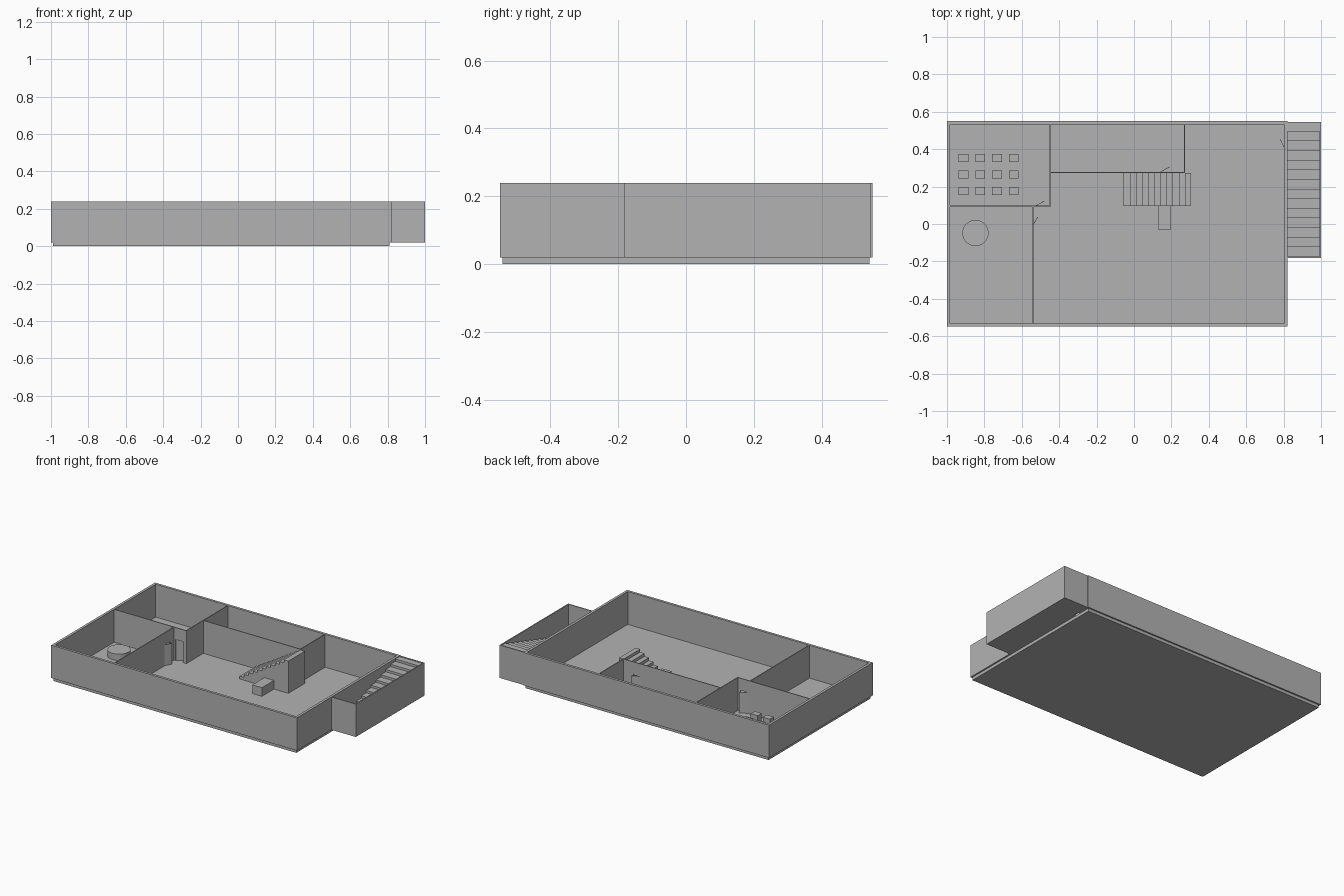
import bpy
import bmesh
from mathutils import Vector

cube = bpy.data.objects.get("Cube")
if cube:
    bpy.data.objects.remove(cube, do_unlink=True)

FLOOR, TOP = 0.02, 0.24
THIN = 0.006          # partition thickness
DOOR_TOP = 0.16       # head height of the doorways

grey = bpy.data.materials.new("plain grey")
grey.use_nodes = True
grey.diffuse_color = (0.45, 0.45, 0.45, 1)
grey.node_tree.nodes["Principled BSDF"].inputs["Base Color"].default_value = grey.diffuse_color


def finish(name, bm):
    bmesh.ops.recalc_face_normals(bm, faces=bm.faces)
    mesh = bpy.data.meshes.new(name)
    bm.to_mesh(mesh)
    bm.free()
    mesh.materials.append(grey)
    obj = bpy.data.objects.new(name, mesh)
    bpy.context.collection.objects.link(obj)
    return obj


def add_box(bm, x0, x1, y0, y1, z0, z1):
    made = bmesh.ops.create_cube(bm, size=1)["verts"]
    for v in made:
        v.co = Vector((x1 if v.co.x > 0 else x0,
                       y1 if v.co.y > 0 else y0,
                       z1 if v.co.z > 0 else z0))


def box(name, *limits):
    bm = bmesh.new()
    add_box(bm, *limits)
    return finish(name, bm)


def prism(name, points, offset):
    """Close a polygon and extrude it by the offset."""
    bm = bmesh.new()
    face = bm.faces.new([bm.verts.new(p) for p in points])
    moved = bmesh.ops.extrude_face_region(bm, geom=[face])["geom"]
    bmesh.ops.translate(bm, vec=offset,
                        verts=[v for v in moved if isinstance(v, bmesh.types.BMVert)])
    return finish(name, bm)


def wall(name, axis, at, start, end, door=None, thick=THIN):
    """Straight wall along an axis, with an optional doorway (from, to)."""
    parts = [(start, end, FLOOR)]
    if door:
        parts = [(start, door[0], FLOOR), (door[0], door[1], DOOR_TOP), (door[1], end, FLOOR)]
    bm = bmesh.new()
    for a, b, z in parts:
        across = (at - thick / 2, at + thick / 2)
        spans = (a, b, *across) if axis == "x" else (*across, a, b)
        add_box(bm, *spans, z, TOP)
    bmesh.ops.remove_doubles(bm, verts=bm.verts, dist=0.00001)
    return finish(name, bm)


def door_leaf(name, hinge, tip):
    (hx, hy), (tx, ty) = hinge, tip
    side = Vector((hy - ty, tx - hx, 0)).normalized() * 0.003
    points = [(hx, hy, FLOOR), (tx, ty, FLOOR), (tx, ty, DOOR_TOP), (hx, hy, DOOR_TOP)]
    return prism(name, points, side)


def stairs(name, axis, start, tread, count, top, end, low, high):
    """Solid stair rising along an axis; low and high bound its width."""
    rise = (top - FLOOR) / count
    profile = [(start, FLOOR)]
    for i in range(count):
        z = FLOOR + rise * (i + 1)
        profile += [(start + tread * i, z),
                    (end if i == count - 1 else start + tread * (i + 1), z)]
    profile.append((end, FLOOR))
    if axis == "x":
        return prism(name, [(u, low, z) for u, z in profile], Vector((0, high - low, 0)))
    return prism(name, [(low, u, z) for u, z in profile], Vector((high - low, 0, 0)))


# Floor slab and floor
box("base_slab", -0.99, 0.81, -0.54, 0.54, 0, 0.018)
box("floor", -0.99, 0.81, -0.54, 0.54, 0.018, FLOOR)

# Outer walls
wall("front_wall", "x", -0.5395, -1, 0.82, thick=0.017)
wall("back_wall", "x", 0.5415, -1, 0.82, thick=0.017)
wall("right_wall", "y", -0.9915, -0.531, 0.533, thick=0.017)
wall("left_wall", "y", 0.8115, -0.531, 0.533, (0.41, 0.46), thick=0.017)

# Partitions
wall("classroom_front_partition", "x", 0.095, -0.983, -0.45, (-0.527, -0.472))
wall("classroom_side_partition", "y", -0.45, 0.092, 0.533)
wall("lounge_side_partition", "y", -0.54, -0.531, 0.092, (-0.01, 0.045))
wall("back_room_front_partition", "x", 0.275, -0.447, 0.273, (0.14, 0.195))
wall("back_room_side_partition", "y", 0.27, 0.278, 0.533)

# Open door leaves
door_leaf("classroom_door", (-0.527, 0.095), (-0.478, 0.121))
door_leaf("lounge_door", (-0.54, -0.01), (-0.514, 0.036))
door_leaf("back_room_door", (0.14, 0.275), (0.19, 0.304))
door_leaf("stairwell_door", (0.803, 0.412), (0.784, 0.452))

# Inner stair with a counter against it
stairs("inner_stair", "x", -0.055, 0.0327, 11, 0.236, 0.305, 0.097, 0.272)
box("counter", 0.127, 0.198, -0.03, 0.097, FLOOR, 0.078)

# Side stairwell
stairs("outer_stair", "y", -0.175, 0.0515, 14, 0.236, 0.537, 0.82, 0.992)
box("stairwell_side_wall", 0.992, 1, -0.182, 0.545, FLOOR, TOP)
box("stairwell_front_wall", 0.82, 0.992, -0.182, -0.175, FLOOR, TOP)
box("stairwell_back_wall", 0.82, 0.992, 0.537, 0.545, FLOOR, TOP)

# Rows of desks
for row in range(3):
    for col in range(4):
        x, y = -0.912 + 0.0895 * col, 0.176 + 0.0885 * row
        box(f"desk_{row + 1}_{col + 1}", x - 0.026, x + 0.026, y - 0.021, y + 0.021, FLOOR, 0.08)

# Round table
bm = bmesh.new()
bmesh.ops.create_cone(bm, cap_ends=True, segments=32, radius1=0.07, radius2=0.07, depth=0.042)
bmesh.ops.translate(bm, verts=bm.verts, vec=(-0.848, -0.048, FLOOR + 0.021))
table = finish("round_table", bm)
bpy.ops.object.select_all(action="DESELECT")
table.select_set(True)
bpy.context.view_layer.objects.active = table
bpy.ops.object.shade_smooth_by_angle()
